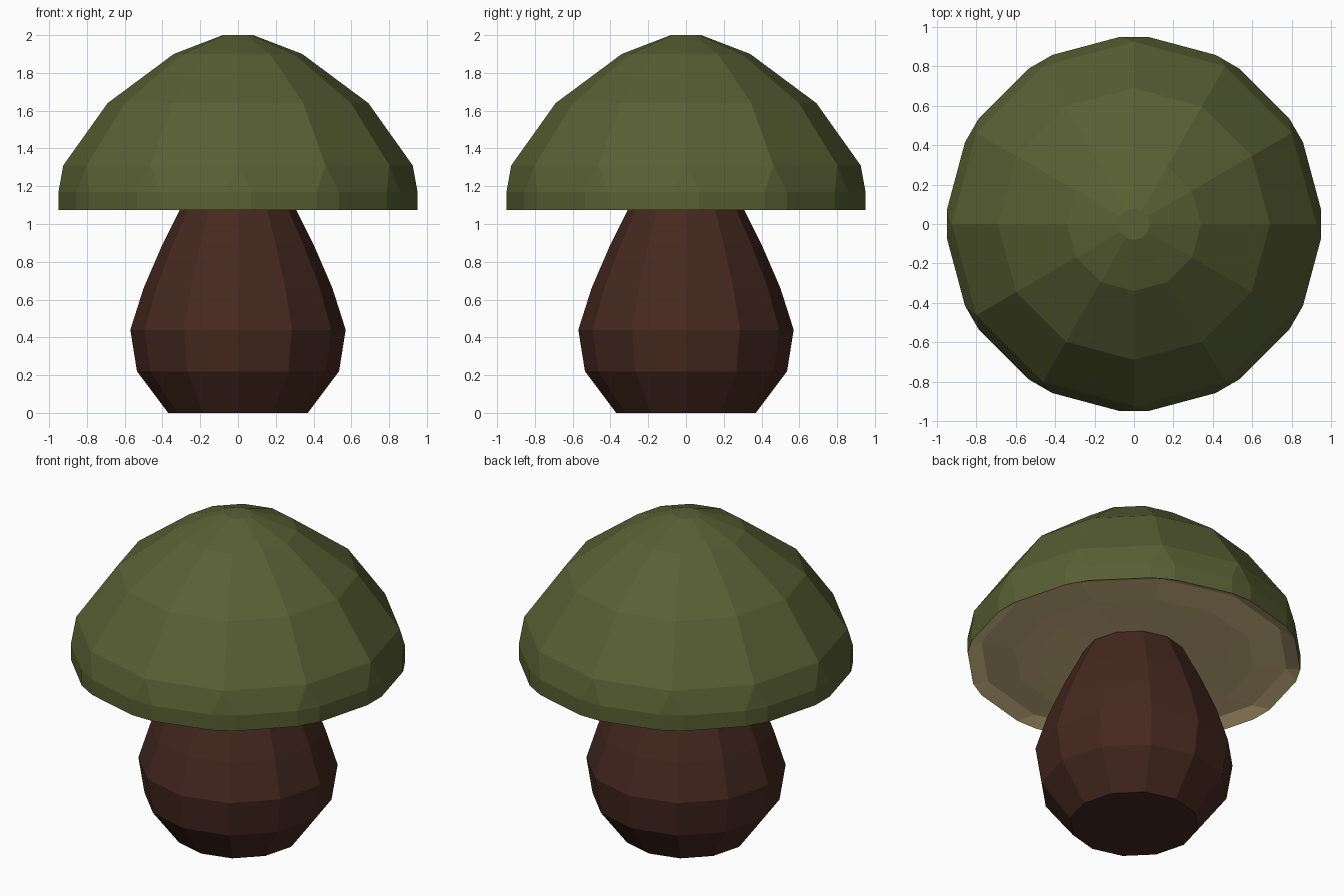
import bpy, bmesh, math

if "Cube" in bpy.data.objects:
    bpy.data.objects.remove(bpy.data.objects["Cube"])

SIDES = 12


def material(name, rgb):
    m = bpy.data.materials.new(name)
    m.diffuse_color = (*rgb, 1.0)
    m.use_nodes = True
    m.node_tree.nodes["Principled BSDF"].inputs["Base Color"].default_value = m.diffuse_color
    return m


green = material("moss green", (0.098, 0.116, 0.034))
tan = material("gill tan", (0.70, 0.53, 0.265))
brown = material("bark brown", (0.060, 0.0215, 0.0137))


def lathe(name, profile, mats, second_from=None):
    """Loft 12-sided rings (radius, z, corner cut in degrees), capped at both ends.
    Bands from index second_from onward use the second material."""
    bm = bmesh.new()
    rings = []
    for r, z, cut in profile:
        ring = []
        for k in range(SIDES):
            for s in (-1, 1):
                a = math.radians(k * 360 / SIDES + s * cut)
                ring.append(bm.verts.new((r * math.cos(a), r * math.sin(a), z)))
        rings.append(ring)
    n = len(rings[0])

    def slot(i):
        return int(second_from is not None and i >= second_from)

    for i in range(len(rings) - 1):
        a, b = rings[i], rings[i + 1]
        for j in range(n):
            k = (j + 1) % n
            bm.faces.new((a[j], b[j], b[k], a[k])).material_index = slot(i)
    bm.faces.new(rings[0]).material_index = 0
    bm.faces.new(rings[-1][::-1]).material_index = slot(len(rings))
    # uncut corners collapse to a single vertex
    bmesh.ops.remove_doubles(bm, verts=bm.verts[:], dist=0.0005)
    bmesh.ops.recalc_face_normals(bm, faces=bm.faces[:])
    me = bpy.data.meshes.new(name)
    bm.to_mesh(me)
    bm.free()
    for m in mats:
        me.materials.append(m)
    ob = bpy.data.objects.new(name, me)
    bpy.context.collection.objects.link(ob)
    return ob


# Stem: bulbous, tapering up into the cap
lathe("stem", [(0.28, 1.13, 0), (0.405, 0.88, 0), (0.50, 0.66, 0),
               (0.57, 0.44, 0), (0.535, 0.22, 0), (0.37, 0.0, 0)], [brown])

# Cap: green dome, corner-cut rim, then the tan underside
lathe("cap", [(0.08, 2.0, 0), (0.34, 1.90, 0), (0.69, 1.64, 0), (0.925, 1.31, 0),
              (0.953, 1.17, 4.2), (0.953, 1.073, 4.2),
              (0.883, 1.11, 0), (0.69, 1.088, 0), (0.555, 1.09, 0), (0.25, 1.105, 0)],
      [green, tan], second_from=5)
